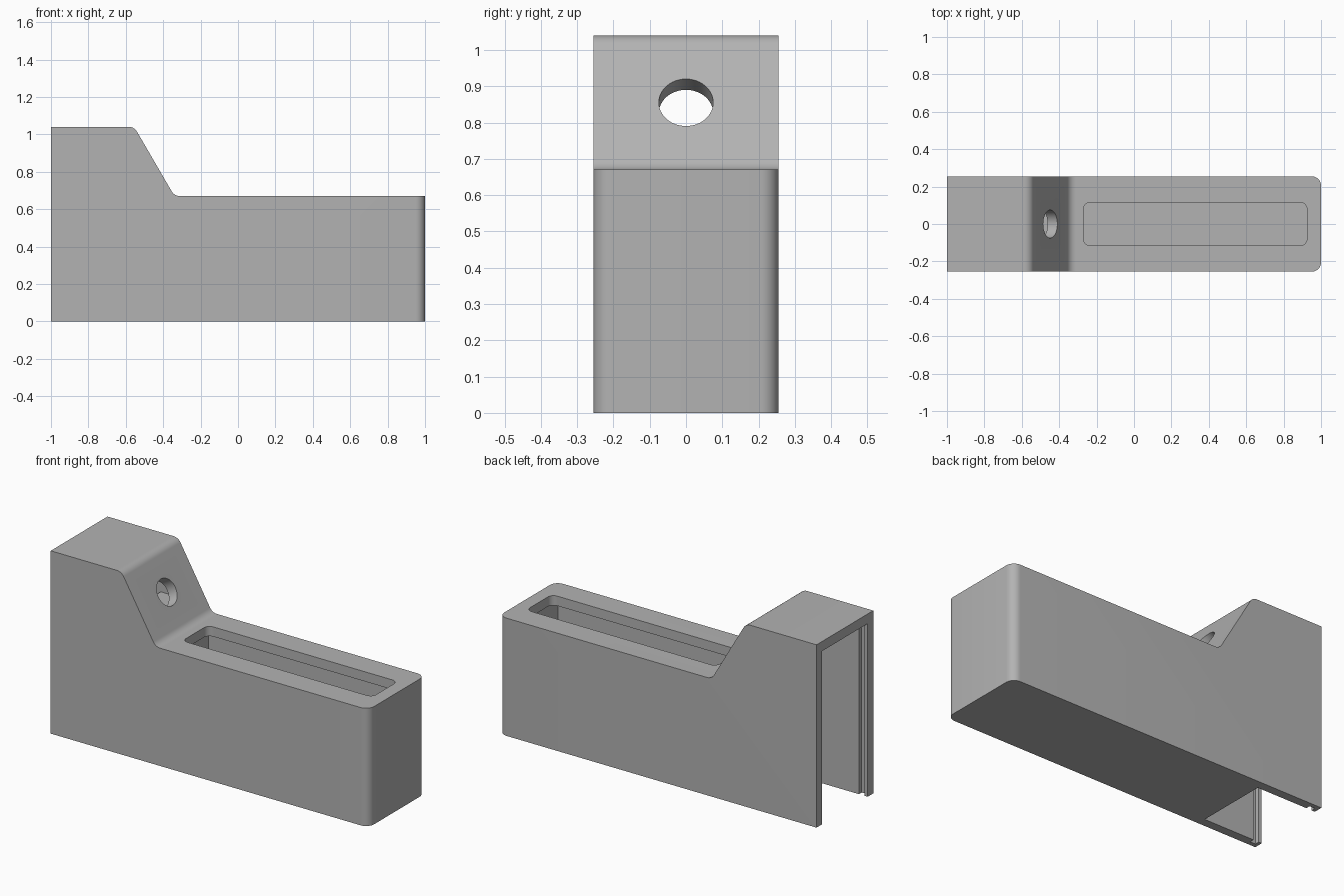
import bpy, bmesh, math
from mathutils import Vector, Matrix

if "Cube" in bpy.data.objects:
    bpy.data.objects.remove(bpy.data.objects["Cube"])

grey = bpy.data.materials.new("housing grey")
grey.diffuse_color = (0.45, 0.45, 0.45, 1)
grey.use_nodes = True
grey.node_tree.nodes["Principled BSDF"].inputs["Base Color"].default_value = grey.diffuse_color


def fillet(pts, radii, steps=8):
    """Round the corners of a closed 2D polygon."""
    out = []
    for i, (p, r) in enumerate(zip(pts, radii)):
        p = Vector(p)
        if r == 0:
            out.append(p)
            continue
        a = (Vector(pts[i - 1]) - p).normalized()
        b = (Vector(pts[(i + 1) % len(pts)]) - p).normalized()
        half = a.angle(b) / 2
        centre = p + (a + b).normalized() * r / math.sin(half)
        start = p + a * r / math.tan(half) - centre
        end = p + b * r / math.tan(half) - centre
        for k in range(steps + 1):
            d = start.lerp(end, k / steps).normalized() * r
            out.append(centre + d)
    return out


def prism(name, pts, axis, lo, hi, round_end=0):
    """Extrude a 2D outline along y (outline in xz) or z (outline in xy)."""
    bm = bmesh.new()
    place = (lambda p: (p[0], lo, p[1])) if axis == "y" else (lambda p: (p[0], p[1], lo))
    face = bm.faces.new([bm.verts.new(place(p)) for p in pts])
    move = (0, hi - lo, 0) if axis == "y" else (0, 0, hi - lo)
    new = bmesh.ops.extrude_face_region(bm, geom=[face])["geom"]
    bmesh.ops.translate(bm, vec=move, verts=[v for v in new if isinstance(v, bmesh.types.BMVert)])
    if round_end:
        # upright edges at the closed end
        edges = [e for e in bm.edges if all(v.co.x > 0.99 for v in e.verts)
                 and abs(e.verts[0].co.z - e.verts[1].co.z) > 0.1]
        bmesh.ops.bevel(bm, geom=edges, offset=round_end, segments=8, profile=0.5, affect="EDGES")
    bmesh.ops.recalc_face_normals(bm, faces=bm.faces)
    mesh = bpy.data.meshes.new(name)
    bm.to_mesh(mesh)
    bm.free()
    ob = bpy.data.objects.new(name, mesh)
    bpy.context.collection.objects.link(ob)
    return ob


def rect(x0, x1, y0, y1):
    return [(x0, y0), (x1, y0), (x1, y1), (x0, y1)]


# Outer body with stepped, sloping profile
outline = fillet([(-1, 0), (1, 0), (1, 0.67), (-0.34, 0.67), (-0.555, 1.04), (-1, 1.04)],
                 [0, 0, 0, 0.05, 0.05, 0])
housing = prism("housing", outline, "y", -0.255, 0.255, 0.05)
housing.data.materials.append(grey)

cutters = [
    # end chamber, open at the end and below
    prism("chamber_cutter", [(-1.1, -0.1), (-0.63, -0.1), (-0.63, 0.73), (-0.444, 0.73),
                             (-0.592, 0.985), (-1.1, 0.985)], "y", -0.205, 0.205),
    # slot for a sliding end cover
    prism("slot_cutter", rect(-0.98, -0.945, -0.1, 1.0), "y", -0.23, 0.23),
    # long compartment below the top plate
    prism("compartment_cutter", rect(-0.33, 0.95, -0.205, 0.205), "z", 0.05, 0.615),
    # rounded window in the top plate
    prism("window_cutter", fillet(rect(-0.27, 0.925, -0.115, 0.115), [0.035] * 4), "z", 0.5, 0.8),
]

# Round hole square to the slope
bpy.ops.mesh.primitive_cylinder_add(vertices=48, radius=0.075, depth=0.2)
hole = bpy.context.object
hole.name = "hole_cutter"
hole.matrix_world = Matrix.Translation((-0.448, 0, 0.855)) @ Matrix.Rotation(math.radians(60), 4, "Y")
cutters.append(hole)

for cutter in cutters:
    cutter.hide_render = True
    mod = housing.modifiers.new(cutter.name, "BOOLEAN")
    mod.operation, mod.solver, mod.object = "DIFFERENCE", "EXACT", cutter

# Apply the cuts, drop the helpers and shade
bpy.ops.object.select_all(action="DESELECT")
housing.select_set(True)
bpy.context.view_layer.objects.active = housing
for mod in list(housing.modifiers):
    bpy.ops.object.modifier_apply(modifier=mod.name)
for cutter in cutters:
    bpy.data.objects.remove(cutter)
bpy.ops.object.shade_smooth_by_angle(angle=math.radians(30))
